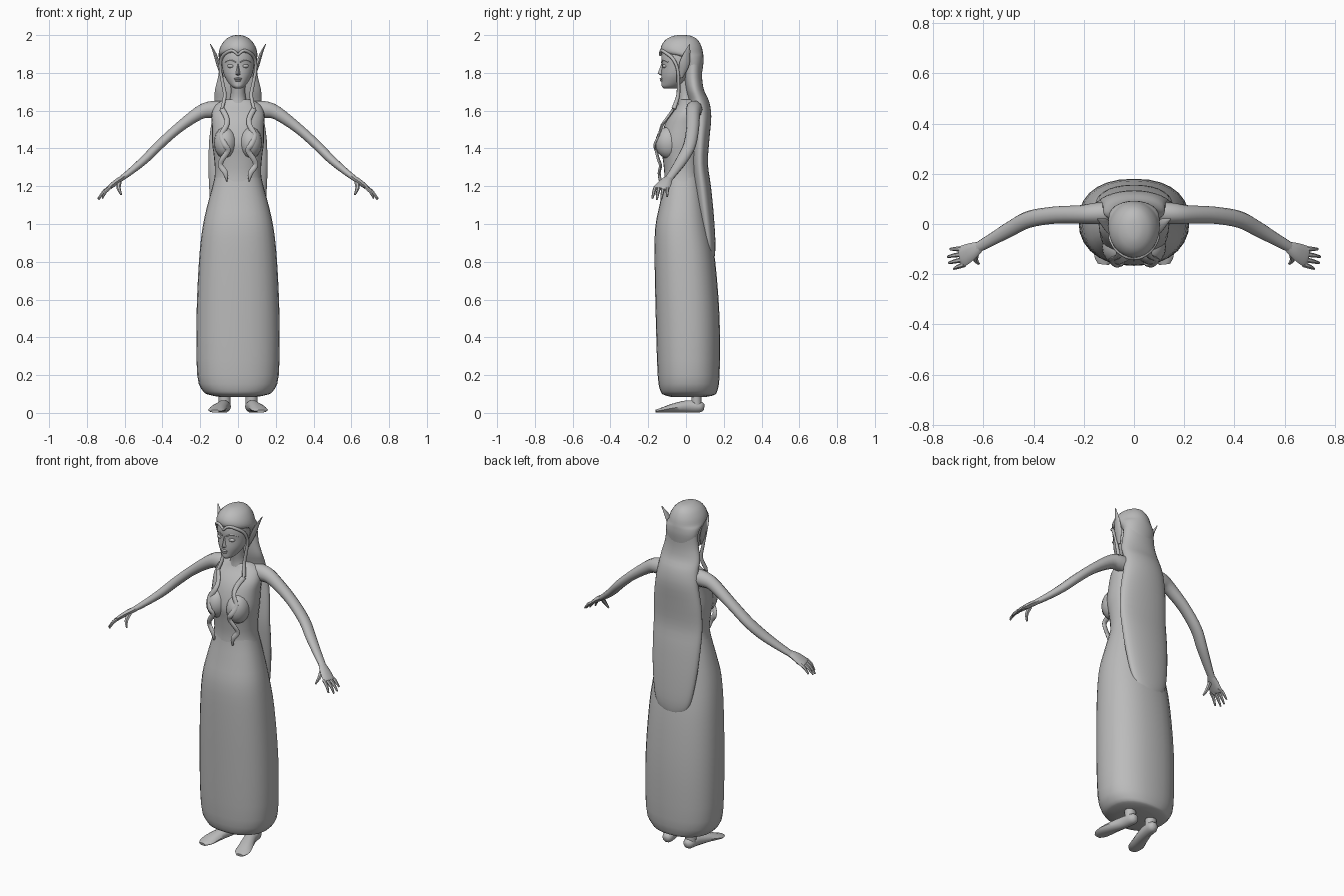
import bpy, bmesh, math
from mathutils import Vector

grey = bpy.data.materials.new("stone grey")
grey.diffuse_color = (0.5, 0.5, 0.5, 1)


def spline(pts, n):
    """Catmull-Rom through tuples of any length."""
    out = []
    for i in range(len(pts) - 1):
        p = [pts[max(0, min(len(pts) - 1, i + k))] for k in (-1, 0, 1, 2)]
        for s in range(n):
            t = s / n
            out.append([0.5 * (2 * b + (c - a) * t + (2 * a - 5 * b + 4 * c - d) * t * t
                               + (3 * b - a - 3 * c + d) * t ** 3) for a, b, c, d in zip(*p)])
    return out + [list(pts[-1])]


def finish(name, bm, mirror=False, angle=50):
    bmesh.ops.recalc_face_normals(bm, faces=bm.faces)
    me = bpy.data.meshes.new(name)
    bm.to_mesh(me)
    bm.free()
    me.materials.append(grey)
    me.shade_smooth()
    me.set_sharp_from_angle(angle=math.radians(angle))
    ob = bpy.data.objects.new(name, me)
    bpy.context.collection.objects.link(ob)
    if mirror:
        ob.modifiers.new("mirror", 'MIRROR').use_mirror_merge = False
    return ob


def skin_rings(bm, rings):
    vs = [[bm.verts.new(p) for p in r] for r in rings]
    n = len(vs[0])
    for a, b in zip(vs, vs[1:]):
        for i in range(n):
            j = (i + 1) % n
            bm.faces.new((a[i], a[j], b[j], b[i]))
    bm.faces.new(vs[0][::-1])
    bm.faces.new(vs[-1])


def loft(name, rows, n=3, sides=28, power=2.0):
    """Upright body from rows of (z, half width, front y, back y)."""
    rings = []
    for z, w, f, b in spline(rows, n):
        ring = []
        for i in range(sides):
            a = 2 * math.pi * i / sides
            c, s = math.cos(a), math.sin(a)
            e = 2 / power
            ring.append((w * math.copysign(abs(c) ** e, c),
                         (f + b) / 2 + (b - f) / 2 * math.copysign(abs(s) ** e, s), z))
        rings.append(ring)
    bm = bmesh.new()
    skin_rings(bm, rings)
    return finish(name, bm)


def tube(name, pts, side=(0, 1, 0), n=4, sides=10):
    """Limb through (x, y, z, radius along side, other radius), mirrored in x."""
    pts = spline(pts, n)
    rings = []
    for i, p in enumerate(pts):
        t = Vector(pts[min(i + 1, len(pts) - 1)][:3]) - Vector(pts[max(i - 1, 0)][:3])
        t.normalize()
        u = Vector(side)
        u = (u - t * u.dot(t)).normalized()
        v = t.cross(u)
        rings.append([Vector(p[:3]) + u * p[3] * math.cos(a) + v * p[4] * math.sin(a)
                      for a in (2 * math.pi * k / sides for k in range(sides))])
    bm = bmesh.new()
    skin_rings(bm, rings)
    return finish(name, bm, mirror=True)


def ball(name, at, size, mirror=False):
    bm = bmesh.new()
    bmesh.ops.create_uvsphere(bm, u_segments=16, v_segments=10, radius=1)
    for v in bm.verts:
        v.co = Vector((v.co.x * size[0] + at[0], v.co.y * size[1] + at[1], v.co.z * size[2] + at[2]))
    return finish(name, bm, mirror)


# Long gown with turned-in hem, and bodice
loft("skirt", [(0.085, 0.10, -0.08, 0.11), (0.095, 0.15, -0.115, 0.15), (0.115, 0.185, -0.135, 0.165),
               (0.20, 0.216, -0.15, 0.178), (0.50, 0.22, -0.16, 0.178), (0.80, 0.207, -0.166, 0.155),
               (0.98, 0.188, -0.163, 0.125), (1.10, 0.162, -0.14, 0.105), (1.20, 0.135, -0.12, 0.09),
               (1.26, 0.12, -0.112, 0.08)], power=2.3)
loft("bodice", [(1.20, 0.134, -0.118, 0.09), (1.27, 0.122, -0.115, 0.08), (1.36, 0.128, -0.125, 0.08),
                (1.43, 0.137, -0.135, 0.085), (1.52, 0.138, -0.115, 0.09), (1.58, 0.14, -0.085, 0.092),
                (1.63, 0.12, -0.045, 0.09), (1.66, 0.07, -0.03, 0.08)], power=2.2)
ball("bust", (0.066, -0.09, 1.43), (0.062, 0.073, 0.085), True)

# Neck and head
loft("neck", [(1.60, 0.07, -0.045, 0.06), (1.66, 0.043, -0.038, 0.045), (1.71, 0.038, -0.045, 0.04),
              (1.78, 0.042, -0.06, 0.04)])
loft("head", [(1.718, 0.018, -0.118, -0.05), (1.728, 0.034, -0.128, -0.03), (1.75, 0.053, -0.129, 0.0),
              (1.79, 0.075, -0.131, 0.03), (1.84, 0.086, -0.128, 0.05), (1.88, 0.088, -0.131, 0.06),
              (1.93, 0.078, -0.12, 0.055), (1.97, 0.05, -0.08, 0.03)])

# Nose, lips, brows and closed eyelids
bm = bmesh.new()
nose = [bm.verts.new(p) for p in ((0, -0.126, 1.86), (-0.016, -0.124, 1.79), (0.016, -0.124, 1.79),
                                  (0, -0.15, 1.797), (0, -0.126, 1.782))]
for f in ((0, 1, 3), (0, 3, 2), (1, 4, 3), (2, 3, 4), (0, 2, 4, 1)):
    bm.faces.new([nose[i] for i in f])
finish("nose", bm)
ball("upper_lip", (0, -0.128, 1.769), (0.02, 0.011, 0.006))
ball("lower_lip", (0, -0.127, 1.759), (0.017, 0.011, 0.006))
ball("eyelid", (0.036, -0.11, 1.836), (0.021, 0.016, 0.011), True)
tube("brow", [(0.012, -0.128, 1.855, .005, .004), (0.04, -0.118, 1.868, .005, .005),
              (0.068, -0.093, 1.858, .004, .003)], n=3, sides=6)

# Pointed ears
tube("ear", [(0.082, -0.025, 1.775, .008, .006), (0.093, -0.018, 1.81, .02, .009),
             (0.106, -0.008, 1.85, .027, .01), (0.122, 0.005, 1.90, .018, .008),
             (0.146, 0.02, 1.952, .002, .002)], n=3, sides=8)

# Hair: crown, and long fall down the back
loft("hair_crown", [(1.80, 0.09, -0.01, 0.085), (1.85, 0.098, -0.02, 0.092), (1.885, 0.102, -0.06, 0.092),
                    (1.905, 0.102, -0.125, 0.09), (1.94, 0.092, -0.132, 0.082), (1.975, 0.068, -0.108, 0.062),
                    (1.995, 0.035, -0.07, 0.03), (2.0, 0.01, -0.035, -0.005)])
loft("hair_fall", [(0.81, 0.035, 0.11, 0.145), (0.83, 0.085, 0.10, 0.152), (0.90, 0.118, 0.085, 0.156),
                   (1.05, 0.142, 0.06, 0.147), (1.20, 0.153, 0.04, 0.132), (1.32, 0.156, 0.03, 0.116),
                   (1.45, 0.152, 0.03, 0.124), (1.57, 0.135, 0.03, 0.134), (1.65, 0.125, 0.015, 0.122),
                   (1.71, 0.122, 0.0, 0.095), (1.78, 0.105, -0.01, 0.085), (1.86, 0.095, -0.01, 0.088)])

# Circlet-like hairline with a centre peak, and strands framing the face
tube("hairline", [(0, -0.137, 1.895, .007, .007), (0.03, -0.13, 1.918, .008, .008),
                  (0.065, -0.105, 1.905, .009, .009), (0.089, -0.068, 1.873, .009, .009),
                  (0.094, -0.045, 1.82, .008, .008), (0.082, -0.04, 1.75, .009, .009),
                  (0.07, -0.042, 1.68, .010, .010), (0.085, -0.065, 1.61, .012, .009)])

# Wavy locks over the chest
wave = [(0.085, -0.065, 1.61), (0.06, -0.10, 1.56), (0.062, -0.128, 1.52), (0.088, -0.142, 1.47),
        (0.07, -0.165, 1.42), (0.052, -0.158, 1.39), (0.082, -0.147, 1.345), (0.093, -0.135, 1.31),
        (0.066, -0.142, 1.27), (0.06, -0.135, 1.225)]
tube("wavy_lock", [(*p, 0.008, 0.014 if i < 9 else 0.003) for i, p in enumerate(wave)], n=3, sides=8)

# Arms
tube("arm", [(0.08, 0.045, 1.605, .045, .05), (0.15, 0.042, 1.605, .043, .046), (0.21, 0.038, 1.585, .037, .037),
             (0.32, 0.035, 1.505, .034, .028), (0.42, 0.018, 1.415, .034, .026), (0.49, -0.018, 1.345, .032, .024),
             (0.56, -0.058, 1.285, .026, .019), (0.625, -0.095, 1.235, .021, .014)])

# Hands with four fingers and a thumb
tube("palm", [(0.61, -0.088, 1.245, .02, .014), (0.645, -0.108, 1.222, .034, .015),
              (0.683, -0.128, 1.192, .042, .012), (0.693, -0.132, 1.185, .036, .008)], n=3)
for i, (ky, tx, ty, tz) in enumerate([(-0.162, .718, -.178, 1.135), (-0.141, .738, -.155, 1.128),
                                      (-0.119, .742, -.130, 1.133), (-0.099, .733, -.100, 1.145)]):
    tube("finger_%d" % (i + 1), [(0.675, ky, 1.195, .01, .01),
                                 ((0.675 + tx) / 2 + .004, (ky + ty) / 2, (1.195 + tz) / 2 + .006, .009, .009),
                                 (tx, ty, tz, .005, .004)], n=2, sides=6)
tube("thumb", [(0.63, -0.115, 1.222, .014, .012), (0.632, -0.142, 1.19, .011, .01),
               (0.618, -0.158, 1.155, .005, .005)], side=(1, 0, 0), n=3, sides=6)

# Ankles and bare feet, toes turned out
tube("ankle", [(0.07, 0.055, 0.03, .032, .03), (0.072, 0.055, 0.08, .032, .028),
               (0.075, 0.05, 0.16, .035, .033)], side=(1, 0, 0), n=2)
tube("foot", [(0.066, 0.096, 0.03, .014, .015), (0.068, 0.075, 0.032, .031, .03),
              (0.078, 0.01, 0.034, .033, .034), (0.10, -0.065, 0.026, .04, .025),
              (0.117, -0.125, 0.015, .043, .014), (0.122, -0.16, 0.009, .022, .008)], side=(1, 0, 0))
